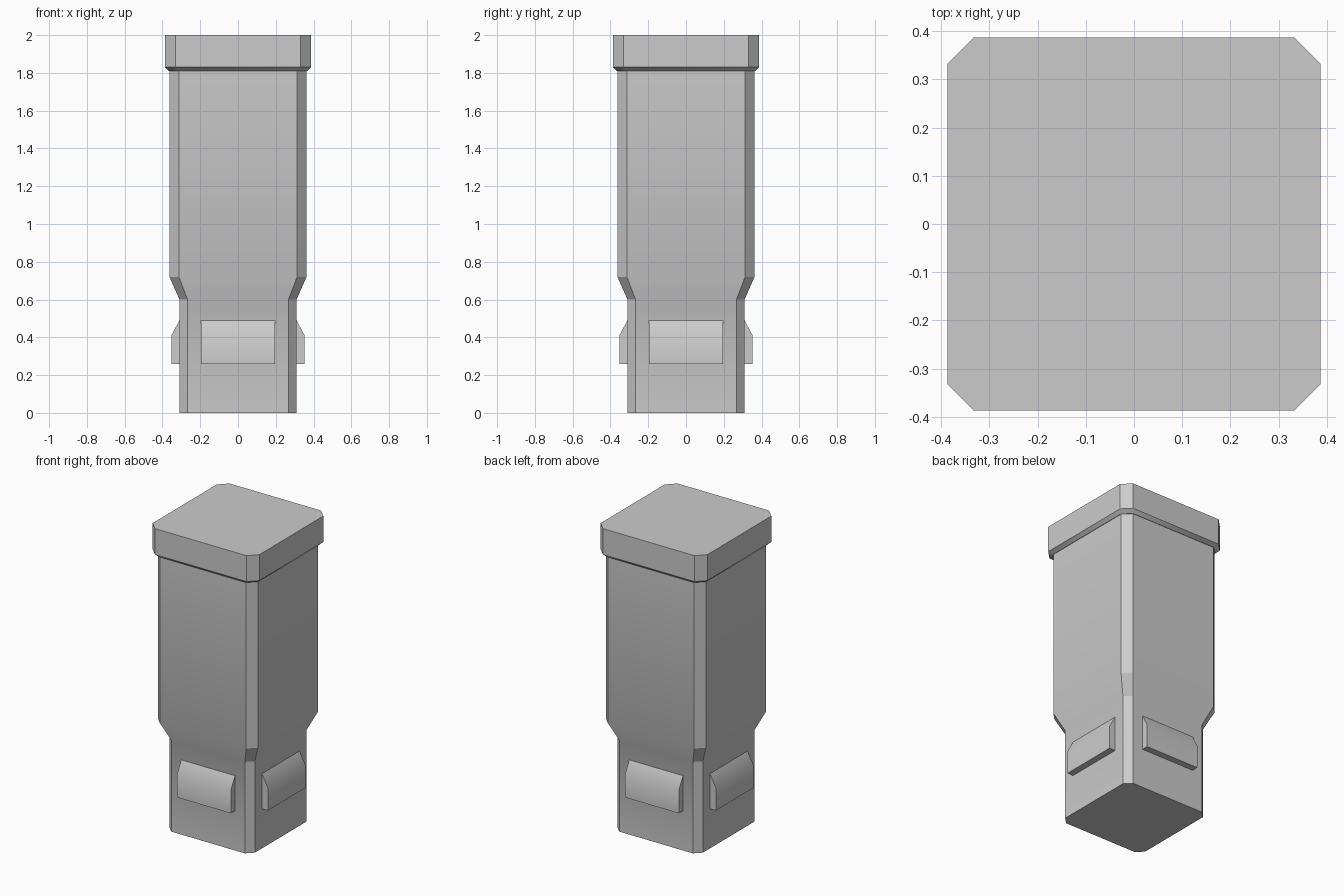
import bpy
import bmesh
import math

cube = bpy.data.objects.get("Cube")
if cube:
    bpy.data.objects.remove(cube, do_unlink=True)

GREY = (0.6, 0.6, 0.6)
mat = bpy.data.materials.new("plain grey")
mat.use_nodes = True
mat.diffuse_color = (*GREY, 1)
mat.node_tree.nodes["Principled BSDF"].inputs["Base Color"].default_value = (*GREY, 1)


def finish(name, bm):
    bmesh.ops.recalc_face_normals(bm, faces=bm.faces)
    mesh = bpy.data.meshes.new(name)
    bm.to_mesh(mesh)
    bm.free()
    mesh.materials.append(mat)
    obj = bpy.data.objects.new(name, mesh)
    bpy.context.collection.objects.link(obj)
    bpy.ops.object.select_all(action='DESELECT')
    obj.select_set(True)
    bpy.context.view_layer.objects.active = obj
    bpy.ops.object.shade_smooth_by_angle(angle=math.radians(30))
    return obj


def loft(bm, rings):
    """Skin a stack of point rings and close both ends."""
    loops = [[bm.verts.new(p) for p in ring] for ring in rings]
    n = len(loops[0])
    for low, high in zip(loops, loops[1:]):
        for i in range(n):
            j = (i + 1) % n
            bm.faces.new((low[i], low[j], high[j], high[i]))
    bm.faces.new(loops[0][::-1])
    bm.faces.new(loops[-1])


def octagon(half, flat, z):
    """Square ring with chamfered corners."""
    quarter = [(half, -flat), (half, flat)]
    ring = []
    for _ in range(4):
        ring += [(x, y, z) for x, y in quarter]
        quarter = [(-y, x) for x, y in quarter]
    return ring


def post(name, sections):
    bm = bmesh.new()
    loft(bm, [octagon(*s) for s in sections])
    return finish(name, bm)


# Shaft with narrow foot, and the cap with a bevelled lower rim
post("shaft", [(0.31, 0.267, 0), (0.31, 0.267, 0.6),
               (0.363, 0.313, 0.72), (0.363, 0.313, 1.815)])
post("cap", [(0.366, 0.314, 1.81), (0.387, 0.332, 1.83), (0.387, 0.332, 2)])

# Wedge clip on each side of the foot
clip_profile = [(0.3, 0.26), (0.353, 0.26), (0.353, 0.41), (0.31, 0.49), (0.3, 0.49)]
for i, side in enumerate(("front", "left", "back", "right")):
    bm = bmesh.new()
    loft(bm, [[(x, -d, z) for d, z in clip_profile] for x in (-0.195, 0.195)])
    clip = finish(side + "_clip", bm)
    clip.rotation_euler.z = i * math.pi / 2
